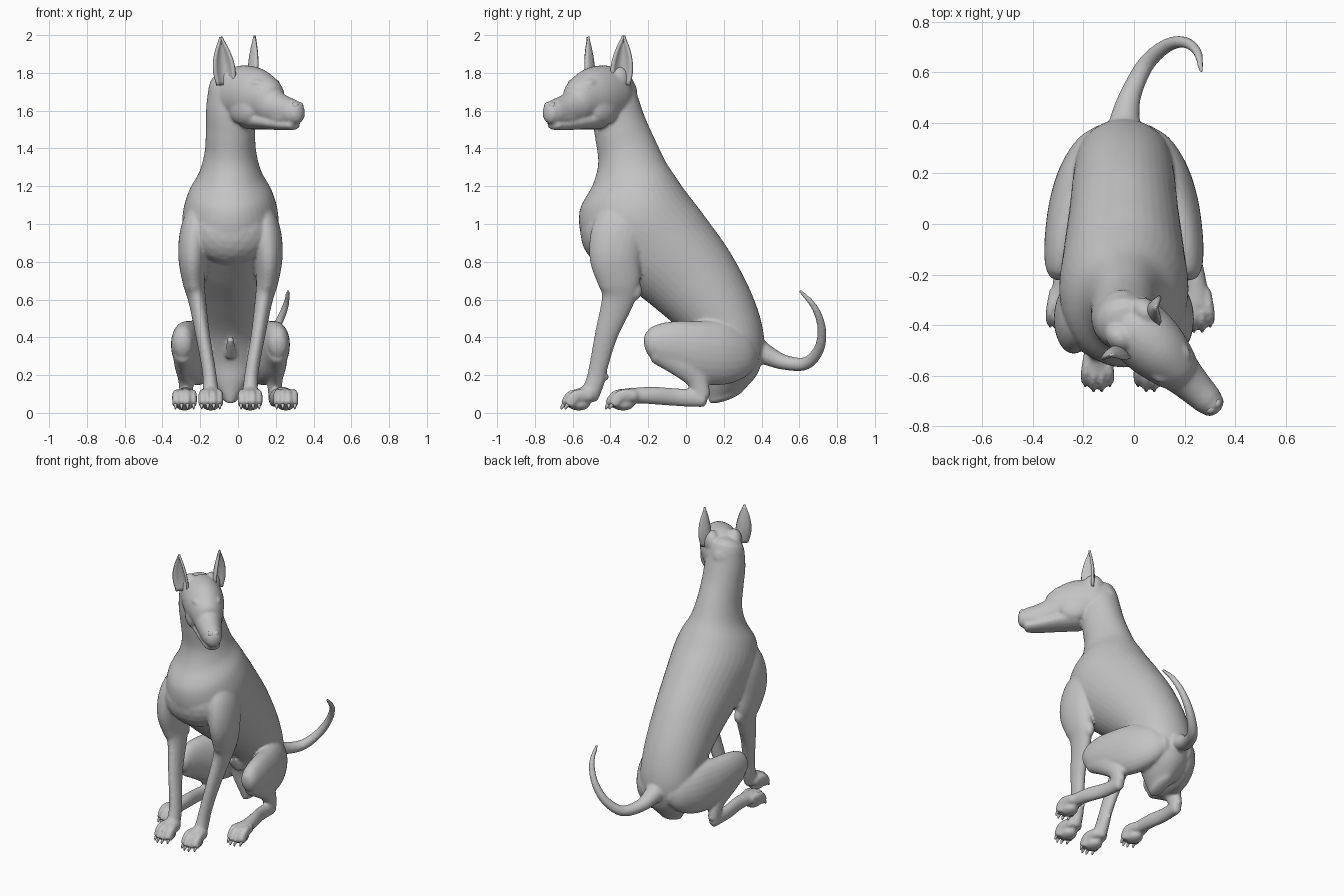
import bpy, bmesh, math
from mathutils import Vector, Matrix

cube = bpy.data.objects.get("Cube")
if cube:
    bpy.data.objects.remove(cube, do_unlink=True)

# One plain grey for the whole figure
grey = bpy.data.materials.new("plain grey")
grey.use_nodes = True
grey.diffuse_color = (0.55, 0.55, 0.55, 1)
grey.node_tree.nodes["Principled BSDF"].inputs["Base Color"].default_value = (0.55, 0.55, 0.55, 1)

CX = -0.04                                   # body centre line
HEAD = Vector((0.015, -0.42, 0))             # centre between the ears
FWD = Vector((1, -1, 0)).normalized()        # head is turned to its left
LEFT = Vector((1, 1, 0)).normalized()
TURN = -math.pi / 4


def spline(rows, steps=6):
    """Catmull-Rom interpolation of rows of numbers."""
    rows = [Vector(r) for r in rows]
    out = []
    for i in range(len(rows) - 1):
        a, b = rows[max(i - 1, 0)], rows[i]
        c, d = rows[i + 1], rows[min(i + 2, len(rows) - 1)]
        for k in range(steps):
            t = k / steps
            out.append(0.5 * (2 * b + (c - a) * t + (2 * a - 5 * b + 4 * c - d) * t * t
                              + (3 * b - a - 3 * c + d) * t ** 3))
    return out + [rows[-1]]


def loft(bm, rows, side=(1, 0, 0), sides=24):
    """Elliptical tube through rows of (x, y, z, half width, half depth[, depth y, depth z])."""
    pts = spline(rows)
    cen = [Vector(p[:3]) for p in pts]
    rings = []
    for i, p in enumerate(pts):
        t = (cen[min(i + 1, len(cen) - 1)] - cen[max(i - 1, 0)]).normalized()
        s = Vector(side)
        s = (s - t * s.dot(t)).normalized()
        n = Vector((0, p[5], p[6])).normalized() if len(p) > 5 else t.cross(s)
        rings.append((cen[i], t, s * max(p[3], 0.001), n * max(p[4], 0.001)))

    def cap(ring, sign):
        c, t, s, n = ring
        reach = sign * 0.7 * min(s.length, n.length)
        return [(c + t * reach * math.sin(a), t, s * math.cos(a), n * math.cos(a))
                for a in (k * math.pi / 7 for k in (1, 2, 3))]

    rings = cap(rings[0], -1)[::-1] + rings + cap(rings[-1], 1)
    loops = [[bm.verts.new(c + s * math.cos(a) + n * math.sin(a))
              for a in (2 * math.pi * j / sides for j in range(sides))]
             for c, t, s, n in rings]
    faces = [bm.faces.new(loops[0]), bm.faces.new(loops[-1])]
    for a, b in zip(loops, loops[1:]):
        for j in range(sides):
            k = (j + 1) % sides
            faces.append(bm.faces.new((a[j], a[k], b[k], b[j])))
    bmesh.ops.recalc_face_normals(bm, faces=faces)


def blob(bm, pos, radii, turn=0.0):
    m = Matrix.Translation(pos) @ Matrix.Rotation(turn, 4, 'Z') @ Matrix.Diagonal((*radii, 1))
    bmesh.ops.create_icosphere(bm, subdivisions=3, radius=1, matrix=m)


def finish(bm, name):
    mesh = bpy.data.meshes.new(name)
    for f in bm.faces:
        f.smooth = True
    bm.to_mesh(mesh)
    bm.free()
    mesh.materials.append(grey)
    ob = bpy.data.objects.new(name, mesh)
    bpy.context.scene.collection.objects.link(ob)
    return ob


def head_point(f, l, z):
    return HEAD + FWD * f + LEFT * l + Vector((0, 0, z))


body = bmesh.new()
claws = bmesh.new()

# Torso and neck from rump to skull: back point, front point, half width
sections = []
for by, bz, fy, fz, w in (
        (0.31, 0.125, 0.12, 0.065, 0.05), (0.385, 0.22, 0.10, 0.16, 0.13),
        (0.415, 0.38, 0.08, 0.27, 0.185), (0.365, 0.59, 0.0, 0.41, 0.20),
        (0.24, 0.84, -0.17, 0.56, 0.217), (0.10, 1.04, -0.36, 0.71, 0.24),
        (0.0, 1.17, -0.53, 0.88, 0.255), (-0.055, 1.25, -0.565, 1.06, 0.225),
        (-0.11, 1.335, -0.495, 1.205, 0.165), (-0.165, 1.45, -0.465, 1.32, 0.136),
        (-0.215, 1.56, -0.48, 1.45, 0.13), (-0.25, 1.66, -0.50, 1.58, 0.128),
        (-0.28, 1.76, -0.50, 1.69, 0.115)):
    depth = math.hypot(fy - by, fz - bz) / 2
    sections.append((CX, (by + fy) / 2, (bz + fz) / 2, w, depth, fy - by, fz - bz))
loft(body, sections, sides=40)
blob(body, (CX, -0.41, 0.96), (0.215, 0.15, 0.18))           # breast
loft(body, [(CX, 0.06, 0.31, 0.03, 0.03), (CX, 0.01, 0.35, 0.024, 0.024),
            (CX, -0.03, 0.39, 0.018, 0.018)])                # underbelly fold

# Tail
loft(body, [(-0.04, 0.33, 0.36, 0.075, 0.075), (-0.035, 0.42, 0.31, 0.058, 0.055),
            (-0.01, 0.52, 0.268, 0.042, 0.04), (0.05, 0.635, 0.262, 0.034, 0.034),
            (0.13, 0.705, 0.34, 0.028, 0.028), (0.20, 0.718, 0.45, 0.023, 0.023),
            (0.25, 0.68, 0.56, 0.018, 0.018), (0.265, 0.605, 0.645, 0.01, 0.01)])


def toes(x, y):
    """Four thick toes with short claws, and a pad behind them."""
    for dx, back in ((-0.048, 0.02), (-0.016, 0), (0.016, 0), (0.048, 0.02)):
        px, py = x + dx, y + back
        loft(body, [(x + dx * 0.7, py + 0.03, 0.09, 0.019, 0.03),
                    (px, py - 0.045, 0.092, 0.0175, 0.033),
                    (px, py - 0.084, 0.048, 0.0175, 0.03)], sides=12)
        loft(claws, [(px, py - 0.085, 0.05, 0.01, 0.012), (px, py - 0.10, 0.036, 0.008, 0.01),
                     (px, py - 0.107, 0.022, 0.004, 0.005)], sides=8)
    blob(body, (x, y - 0.015, 0.045), (0.05, 0.06, 0.033))


for s in (-1, 1):
    # Front leg, from shoulder blade to wrist, then paw
    loft(body, [(CX + s * o, y, z, w, d) for o, y, z, w, d in (
        (0.12, -0.30, 1.10, 0.07, 0.10), (0.175, -0.35, 0.98, 0.085, 0.14),
        (0.20, -0.375, 0.84, 0.077, 0.138), (0.195, -0.355, 0.70, 0.06, 0.115),
        (0.177, -0.36, 0.60, 0.047, 0.088), (0.148, -0.42, 0.42, 0.038, 0.062),
        (0.118, -0.462, 0.25, 0.036, 0.05), (0.108, -0.48, 0.17, 0.038, 0.05),
        (0.104, -0.51, 0.09, 0.042, 0.05))])
    blob(body, (CX + s * 0.183, -0.272, 0.65), (0.033, 0.04, 0.055))     # elbow
    blob(body, (CX + s * 0.108, -0.425, 0.19), (0.014, 0.018, 0.02))     # wrist pad
    front_x = CX + s * 0.104
    loft(body, [(front_x, -0.50, 0.11, 0.044, 0.045), (front_x, -0.57, 0.09, 0.052, 0.038)])
    toes(front_x, -0.553)

    # Hind leg: thigh, shin, long foot
    loft(body, [(CX + s * o, y, z, w, d) for o, y, z, w, d in (
        (0.08, 0.35, 0.32, 0.05, 0.08), (0.12, 0.29, 0.315, 0.08, 0.135),
        (0.165, 0.19, 0.315, 0.095, 0.168), (0.205, 0.07, 0.325, 0.092, 0.165),
        (0.236, -0.06, 0.355, 0.078, 0.134), (0.25, -0.15, 0.365, 0.064, 0.105),
        (0.252, -0.185, 0.36, 0.052, 0.075))])
    loft(body, [(CX + s * 0.25, -0.14, 0.33, 0.055, 0.075), (CX + s * 0.245, -0.02, 0.26, 0.052, 0.075),
                (CX + s * 0.235, 0.055, 0.18, 0.042, 0.058), (CX + s * 0.235, 0.085, 0.09, 0.034, 0.045)])
    foot_x = -0.015 + s * 0.268
    loft(body, [(CX + s * 0.235, 0.09, 0.075, 0.034, 0.045), (CX + s * 0.245, -0.05, 0.083, 0.034, 0.047),
                (-0.02 + s * 0.258, -0.18, 0.092, 0.038, 0.046), (foot_x, -0.32, 0.092, 0.05, 0.038)])
    toes(foot_x, -0.318)


# Head: skull and upper muzzle, then lower jaw
def head_loft(rows):
    loft(body, [(*head_point(f, 0, z), w, h) for f, z, w, h in rows], side=LEFT, sides=32)


head_loft([(-0.12, 1.70, 0.09, 0.09), (-0.05, 1.69, 0.122, 0.14), (0.03, 1.685, 0.13, 0.155),
           (0.11, 1.675, 0.124, 0.15), (0.18, 1.655, 0.106, 0.128), (0.24, 1.62, 0.085, 0.098),
           (0.32, 1.60, 0.07, 0.08), (0.39, 1.59, 0.06, 0.07), (0.42, 1.59, 0.05, 0.06)])
head_loft([(0.08, 1.565, 0.10, 0.065), (0.20, 1.545, 0.08, 0.045), (0.32, 1.527, 0.061, 0.031),
           (0.395, 1.524, 0.047, 0.026)])
for s in (-1, 1):
    blob(body, head_point(0.175, s * 0.06, 1.745), (0.05, 0.034, 0.024), TURN)     # brow
    blob(body, head_point(0.09, s * 0.07, 1.61), (0.10, 0.052, 0.085), TURN)       # cheek
    blob(body, head_point(-0.03, s * 0.07, 1.765), (0.065, 0.052, 0.075), TURN)    # ear root
    blob(body, head_point(0.30, s * 0.035, 1.57), (0.11, 0.032, 0.035), TURN)      # lip
blob(body, head_point(0.41, 0, 1.625), (0.034, 0.036, 0.027), TURN)                # nose base

dog = finish(body, "body")
fuse = dog.modifiers.new("fuse", 'REMESH')
fuse.mode = 'VOXEL'
fuse.voxel_size = 0.009
fuse.use_smooth_shade = True
soft = dog.modifiers.new("soften", 'SMOOTH')
soft.factor = 0.5
soft.iterations = 5
finish(claws, "claws")

# Eyes, nose pad
eyes = bmesh.new()
for s in (-1, 1):
    blob(eyes, head_point(0.205, s * 0.076, 1.716), (0.022, 0.012, 0.012), TURN)
finish(eyes, "eyes")
nose = bmesh.new()
for s in (-1, 1):
    blob(nose, head_point(0.424, s * 0.015, 1.626), (0.02, 0.021, 0.02), TURN)
finish(nose, "nose")


# Ears: cupped pointed shells
def ear(name, base, tip, across, facing):
    bm = bmesh.new()
    widths = spline([(0.045, 0), (0.054, 0), (0.049, 0), (0.03, 0), (0.003, 0)], 3)
    grid = []
    for i, w in enumerate(widths):
        c = Vector(base).lerp(Vector(tip), i / (len(widths) - 1))
        grid.append([bm.verts.new(c + Vector(across) * u * w[0]
                                  + Vector(facing) * w[0] * (0.85 * u * u - 0.4))
                     for u in (j / 4 - 1 for j in range(9))])
    for a, b in zip(grid, grid[1:]):
        for j in range(8):
            bm.faces.new((a[j], a[j + 1], b[j + 1], b[j]))
    bmesh.ops.recalc_face_normals(bm, faces=bm.faces)
    ob = finish(bm, name)
    shell = ob.modifiers.new("thickness", 'SOLIDIFY')
    shell.thickness = 0.014
    shell.offset = 0


ear("left_ear", (0.075, -0.345, 1.735), (0.09, -0.33, 1.997), (0, 1, 0), (1, 0, 0))
ear("right_ear", (-0.065, -0.505, 1.735), (-0.09, -0.52, 1.99), (1, 0, 0), (0, -1, 0))
